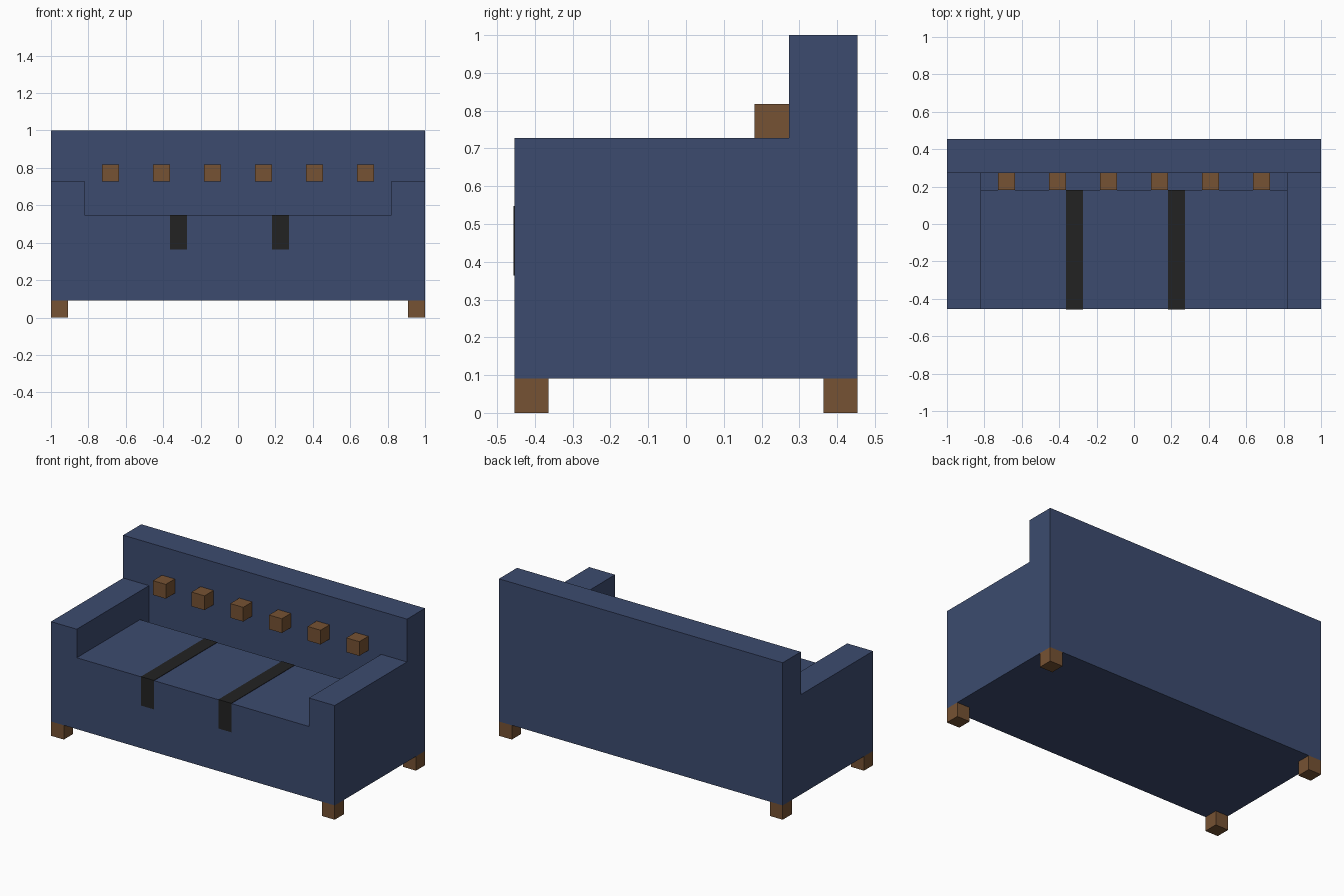
import bpy
import bmesh
from mathutils import Vector

cube = bpy.data.objects.get("Cube")
if cube:
    bpy.data.objects.remove(cube, do_unlink=True)

U = 1 / 11  # grid module: the sofa is 22 x 10 x 11 modules


def srgb(*rgb):
    lin = [c / 255 / 12.92 if c <= 10 else ((c / 255 + 0.055) / 1.055) ** 2.4 for c in rgb]
    return (*lin, 1.0)


def material(name, color):
    m = bpy.data.materials.new(name)
    m.use_nodes = True
    m.diffuse_color = color
    bsdf = m.node_tree.nodes["Principled BSDF"]
    bsdf.inputs["Base Color"].default_value = color
    bsdf.inputs["Roughness"].default_value = 0.8
    return m


blue = material("blue fabric", srgb(60, 75, 111))
brown = material("brown wood", srgb(118, 82, 51))
black = material("black strap", srgb(34, 34, 34))


def box(name, lo, hi, mat):
    """Box between two corners given in modules."""
    lo, hi = Vector(lo) * U, Vector(hi) * U
    centre, size = (lo + hi) / 2, hi - lo
    bm = bmesh.new()
    bmesh.ops.create_cube(bm, size=1)
    bmesh.ops.scale(bm, vec=size, verts=bm.verts)
    mesh = bpy.data.meshes.new(name)
    bm.to_mesh(mesh)
    bm.free()
    mesh.materials.append(mat)
    obj = bpy.data.objects.new(name, mesh)
    obj.location = centre
    bpy.context.collection.objects.link(obj)
    return obj


# Upholstered body, with a narrow gap between seat and backrest
box("base", (-9, -5, 1), (9, 3, 2), blue)
box("seat", (-9, -5, 2), (9, 2, 6), blue)
box("backrest", (-11, 3, 1), (11, 5, 11), blue)
box("right_arm", (-11, -5, 1), (-9, 3, 8), blue)
box("left_arm", (9, -5, 1), (11, 3, 8), blue)

# Corner legs
for side, x in (("right", -11), ("left", 10)):
    for end, y in (("front", -5), ("back", 4)):
        box(f"{end}_{side}_leg", (x, y, 0), (x + 1, y + 1, 1), brown)

# Row of wooden studs on the backrest
for i in range(6):
    x = -8 + 3 * i
    box(f"backrest_stud_{i + 1}", (x, 2, 8), (x + 1, 3, 9), brown)

# Thin straps over the seat, folded down the front
T = 0.03
for side, x in (("right", -4), ("left", 2)):
    box(f"{side}_strap_top", (x, -5 - T, 6), (x + 1, 2, 6 + T), black)
    box(f"{side}_strap_front", (x, -5 - T, 4), (x + 1, -5, 6), black)
